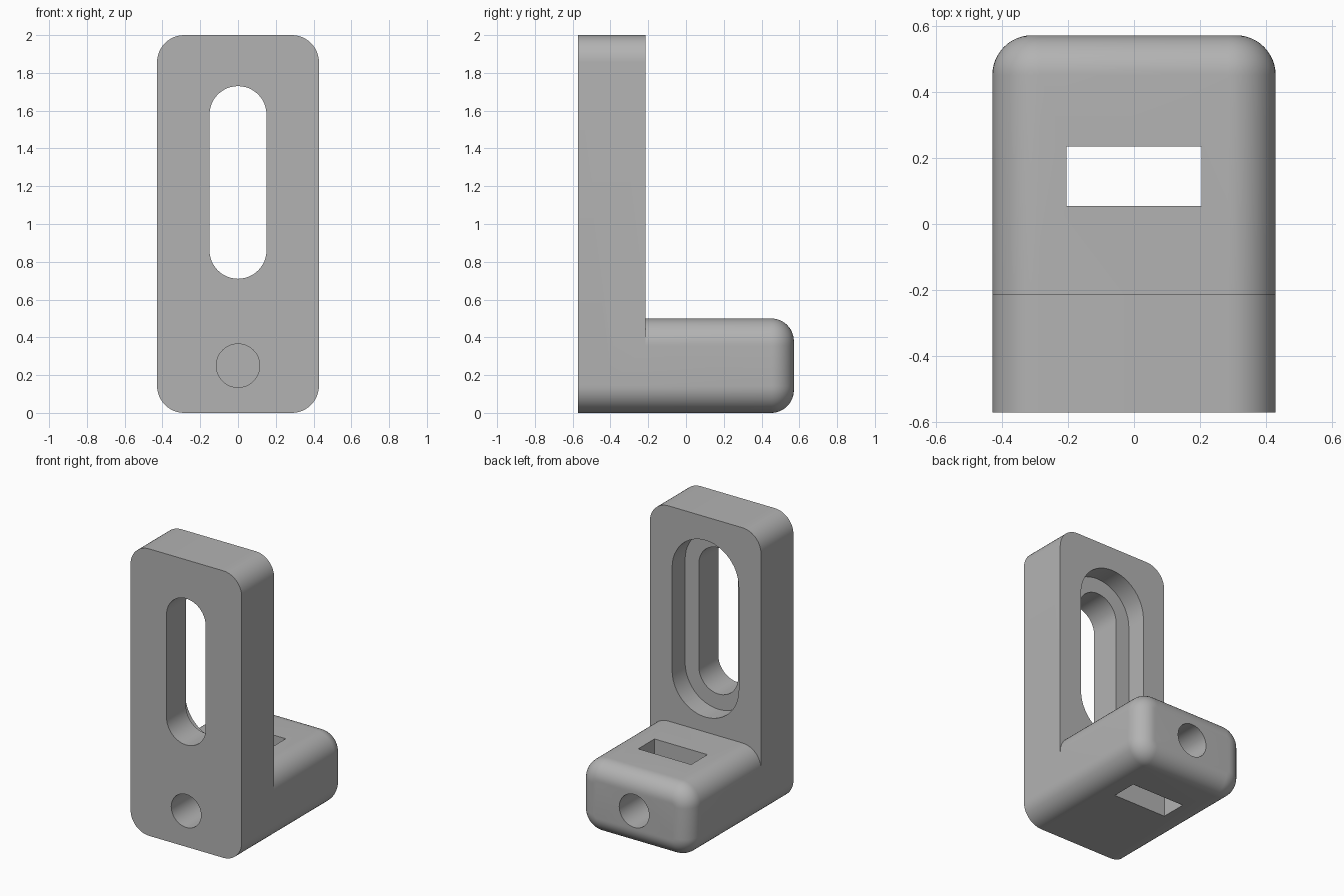
import bpy, bmesh
from math import sin, cos, pi, radians

cube = bpy.data.objects.get("Cube")
if cube:
    bpy.data.objects.remove(cube, do_unlink=True)

WIDTH, HEIGHT = 0.857, 2.0
FRONT, PLATE_BACK, BACK = -0.571, -0.214, 0.571
BLOCK_H = 0.5
CORNER = 0.143
ROUND = 0.12        # rounding of the block's back edges
SEGMENTS = 12

grey = bpy.data.materials.new("grey_plastic")
grey.use_nodes = True
colour = (0.45, 0.45, 0.45, 1)
grey.diffuse_color = colour
grey.node_tree.nodes["Principled BSDF"].inputs["Base Color"].default_value = colour


def rounded_ring(w, h, r, y, zc, seg=SEGMENTS):
    """Points of a rounded rectangle in the xz plane at depth y."""
    pts = []
    for q, (sx, sz) in enumerate([(1, 1), (-1, 1), (-1, -1), (1, -1)]):
        for i in range(seg + 1):
            a = (q + i / seg) * pi / 2
            pts.append((sx * (w / 2 - r) + r * cos(a), y,
                        zc + sz * (h / 2 - r) + r * sin(a)))
    return pts


def loft(name, rings):
    """Closed solid through a row of matching rings."""
    bm = bmesh.new()
    loops = [[bm.verts.new(p) for p in ring] for ring in rings]
    n = len(loops[0])
    for a, b in zip(loops, loops[1:]):
        for i in range(n):
            j = (i + 1) % n
            bm.faces.new((a[i], a[j], b[j], b[i]))
    bm.faces.new(loops[0])
    bm.faces.new(loops[-1])
    bmesh.ops.remove_doubles(bm, verts=bm.verts, dist=1e-5)
    bmesh.ops.recalc_face_normals(bm, faces=bm.faces)
    mesh = bpy.data.meshes.new(name)
    bm.to_mesh(mesh)
    bm.free()
    mesh.materials.append(grey)
    obj = bpy.data.objects.new(name, mesh)
    bpy.context.collection.objects.link(obj)
    return obj


def prism(name, w, h, r, y0, y1, zc):
    return loft(name, [rounded_ring(w, h, r, y, zc) for y in (y0, y1)])


def combine(target, other, operation):
    """Apply a boolean and remove the helper."""
    mod = target.modifiers.new(operation, 'BOOLEAN')
    mod.operation, mod.object, mod.solver = operation, other, 'EXACT'
    bpy.context.view_layer.objects.active = target
    bpy.ops.object.modifier_apply(modifier=mod.name)
    bpy.data.objects.remove(other, do_unlink=True)


# Upright plate
bracket = prism("slotted_bracket", WIDTH, HEIGHT, CORNER, FRONT, PLATE_BACK, HEIGHT / 2)

# Foot block with rounded back edges
rings = [rounded_ring(WIDTH, BLOCK_H, CORNER, -0.4, BLOCK_H / 2)]
for i in range(SEGMENTS + 1):
    a = i / SEGMENTS * pi / 2
    d = ROUND * (1 - cos(a))
    rings.append(rounded_ring(WIDTH - 2 * d, BLOCK_H - 2 * d, CORNER - d,
                              BACK - ROUND + ROUND * sin(a), BLOCK_H / 2))
combine(bracket, loft("foot_block", rings), 'UNION')

# Long slot, its wider recess, the nut pocket and the screw holes
# (a thin web closes the screw hole behind the nut pocket)
SLOT_Z, HOLE_Z = 1.22, 0.25
cutters = [
    prism("slot", 0.302, 1.02, 0.151, -0.7, 0, SLOT_Z),
    prism("recess", 0.514, 1.232, 0.257, PLATE_BACK - 0.143, 0, SLOT_Z),
    prism("nut_pocket", 0.408, 1.0, 0.0, 0.055, 0.235, HOLE_Z),
    prism("front_hole", 0.23, 0.23, 0.115, -0.7, 0.1, HOLE_Z),
    prism("back_hole", 0.23, 0.23, 0.115, 0.25, 0.7, HOLE_Z),
]
for cutter in cutters:
    combine(bracket, cutter, 'DIFFERENCE')

bpy.ops.object.select_all(action='DESELECT')
bracket.select_set(True)
bpy.context.view_layer.objects.active = bracket
bpy.ops.object.shade_smooth_by_angle(angle=radians(30))
